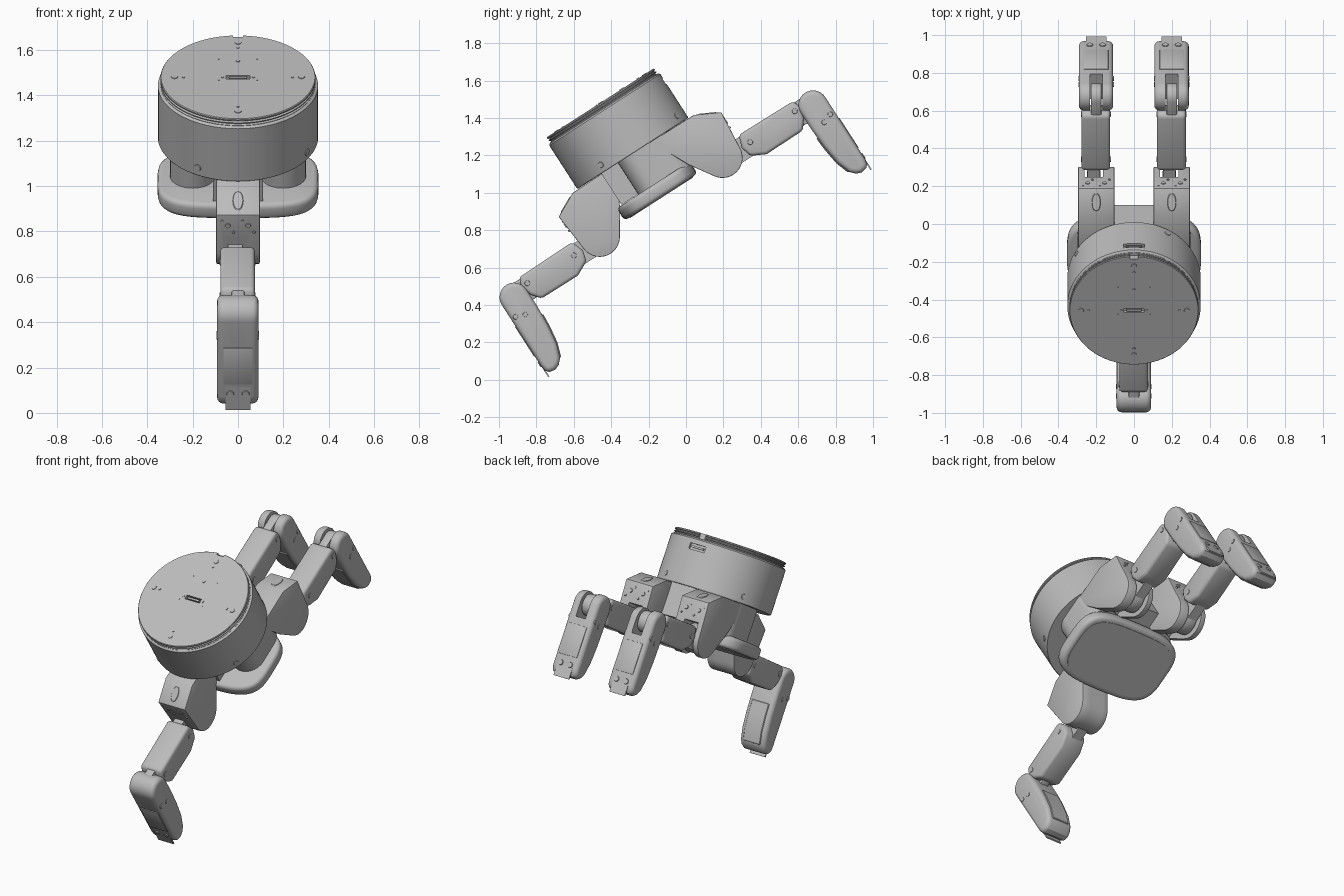
import bpy, bmesh, math
from mathutils import Matrix, Vector

old = bpy.data.objects.get("Cube")
if old:
    bpy.data.objects.remove(old)

grey = bpy.data.materials.new("satin grey")
grey.use_nodes = True
COLOUR = (0.5, 0.5, 0.5, 1)
grey.diffuse_color = COLOUR
grey.node_tree.nodes["Principled BSDF"].inputs["Base Color"].default_value = COLOUR

# Tilted hand frame: x sideways, u along the palm, w along the housing axis
HAND = Matrix.Translation((0, -0.458, 1.481)) @ Matrix.Rotation(math.radians(32.75), 4, 'X')


def finish(name, bm, frame, bevel=0.0, segments=3):
    if bevel:
        bm.normal_update()
        edges = [e for e in bm.edges if len(e.link_faces) == 2
                 and e.calc_face_angle() > math.radians(40)]
        bmesh.ops.bevel(bm, geom=edges, offset=bevel, segments=segments,
                        profile=0.5, affect='EDGES', clamp_overlap=True)
    bm.transform(frame)
    bmesh.ops.recalc_face_normals(bm, faces=bm.faces)
    mesh = bpy.data.meshes.new(name)
    bm.to_mesh(mesh)
    bm.free()
    mesh.materials.append(grey)
    obj = bpy.data.objects.new(name, mesh)
    bpy.context.collection.objects.link(obj)
    shade(mesh)
    return obj


def shade(mesh):
    mesh.shade_smooth()
    mesh.set_sharp_from_angle(angle=math.radians(32))


def extrude(name, points, depth, frame, bevel=0.0, segments=3):
    """Close a loop of 3D points and push it along depth."""
    bm = bmesh.new()
    face = bm.faces.new([bm.verts.new(p) for p in points])
    moved = bmesh.ops.extrude_face_region(bm, geom=[face], use_keep_orig=True)
    for v in moved["geom"]:
        if isinstance(v, bmesh.types.BMVert):
            v.co += Vector(depth)
    bmesh.ops.recalc_face_normals(bm, faces=bm.faces)
    return finish(name, bm, frame, bevel, segments)


def side_prism(name, profile, x0, x1, frame, bevel=0.0, segments=3):
    return extrude(name, [(x0, u, w) for u, w in profile], (x1 - x0, 0, 0), frame, bevel, segments)


def plan_prism(name, outline, w0, w1, frame, bevel=0.0):
    return extrude(name, [(x, u, w0) for x, u in outline], (0, 0, w1 - w0), frame, bevel)


def box(name, xs, us, ws, frame, bevel=0.0):
    return side_prism(name, [(us[0], ws[0]), (us[1], ws[0]), (us[1], ws[1]), (us[0], ws[1])],
                      xs[0], xs[1], frame, bevel, 2)


def arc(cu, cw, r, a0, a1, n=14):
    angles = [math.radians(a0 + (a1 - a0) * i / n) for i in range(n + 1)]
    return [(cu + r * math.cos(a), cw + r * math.sin(a)) for a in angles]


def stud(name, place, normal, r, frame, height=0.006, stretch=1.0):
    """Small screw head or plug on a surface."""
    bm = bmesh.new()
    bmesh.ops.create_cone(bm, cap_ends=True, segments=20, radius1=r, radius2=r * 0.85, depth=height)
    turn = Vector(normal).to_track_quat('Z', 'Y').to_matrix().to_4x4()
    shape = Matrix.Translation(place) @ turn @ Matrix.Diagonal((1, stretch, 1, 1))
    return finish(name, bm, frame @ shape)


def cut(obj, cutter):
    mod = obj.modifiers.new("cut", 'BOOLEAN')
    mod.object, mod.operation, mod.solver = cutter, 'DIFFERENCE', 'EXACT'
    graph = bpy.context.evaluated_depsgraph_get()
    mesh = bpy.data.meshes.new_from_object(obj.evaluated_get(graph))
    obj.modifiers.clear()
    obj.data = mesh
    shade(mesh)
    bpy.data.objects.remove(cutter)


def lathe(name, profile, frame, steps=96):
    bm = bmesh.new()
    verts = [bm.verts.new((r, 0, w)) for r, w in profile]
    edges = [bm.edges.new(pair) for pair in zip(verts, verts[1:])]
    bmesh.ops.spin(bm, geom=verts + edges, cent=(0, 0, 0), axis=(0, 0, 1),
                   angle=math.tau, steps=steps)
    bmesh.ops.remove_doubles(bm, verts=bm.verts, dist=0.0005)
    return finish(name, bm, frame)


# Round housing with a threaded lid
profile = [(0, 0), (0.339, 0), (0.342, -0.004)]
for k in range(2):
    top = -0.010 - k * 0.014
    profile += [(0.342, top), (0.333, top - 0.003), (0.333, top - 0.007), (0.342, top - 0.010)]
profile += [(0.342, -0.036), (0.348, -0.038), (0.353, -0.044), (0.353, -0.316), (0.349, -0.322), (0, -0.322)]
housing = lathe("housing", profile, HAND)
cut(housing, box("notch", (-0.022, 0.022), (0.325, 0.4), (-0.034, 0.02), HAND))
cut(housing, box("socket", (-0.052, 0.052), (-0.014, 0.014), (-0.02, 0.02), HAND))
cut(housing, box("rear_socket", (-0.055, 0.055), (0.335, 0.4), (-0.108, -0.072), HAND))
box("socket_tongue", (-0.04, 0.04), (-0.006, 0.006), (-0.022, -0.002), HAND)
box("rear_socket_tongue", (-0.042, 0.042), (0.33, 0.348), (-0.096, -0.084), HAND)

# Lid plugs and housing side screws
for i in range(4):
    quarter = HAND @ Matrix.Rotation(math.tau * i / 4, 4, 'Z')
    stud("lid_screw", (0.28, 0, 0), (0, 0, 1), 0.016, quarter)
    stud("lid_pin", (0.24, 0, 0), (0, 0, 1), 0.008, quarter)
    stud("side_screw", (0.305, -0.178, -0.28), (0.305, -0.178, 0), 0.018, quarter)
    stud("lid_dot", (0.085, 0.085, 0), (0, 0, 1), 0.004, HAND @ Matrix.Translation((0, 0.06, 0))
         @ Matrix.Rotation(math.tau * i / 4, 4, 'Z'))
for x in (-0.068, 0.068):
    stud("socket_screw", (x, 0, 0), (0, 0, 1), 0.008, HAND)
stud("lid_centre_pin", (0, 0.13, 0), (0, 0, 1), 0.009, HAND)

# Drive pillars, bridge and palm plate under the housing
for side in (-1, 1):
    pill = arc(0.2 * side, 0.14, 0.1, 0, 180) + arc(0.2 * side, 0.005, 0.1, 180, 360)
    plan_prism("drive_pillar", pill, -0.54, -0.32, HAND)
box("knuckle_bridge", (-0.11, 0.11), (-0.2, 0.33), (-0.52, -0.32), HAND)


def superellipse(a, b, power, n=72):
    pts = []
    for i in range(n):
        c, s = math.cos(math.tau * i / n), math.sin(math.tau * i / n)
        pts.append((math.copysign(a * abs(c) ** (2 / power), c),
                    math.copysign(b * abs(s) ** (2 / power), s)))
    return pts


plan_prism("palm_plate", superellipse(0.355, 0.232, 3.6), -0.6, -0.522, HAND, 0.022)
plan_prism("palm_cover", superellipse(0.325, 0.202, 3.6), -0.604, -0.59, HAND)


# One finger: knuckle, proximal link, fingertip
def finger(prefix, frame):
    def name(part):
        return prefix + "_" + part

    shell = [(0.115, -0.322), (0.385, -0.325), (0.517, -0.392), (0.498, -0.6)]
    shell += arc(0.39, -0.6, 0.108, -6, -150) + [(0.215, -0.53)]
    knuckle = side_prism(name("knuckle"), shell, -0.096, 0.096, frame, 0.005, 2)
    cut(knuckle, box("gap", (-0.062, 0.035), (0.18, 0.62), (-0.76, -0.52), frame))
    drum = arc(0.39, -0.605, 0.088, 0, 360, 32)[:-1]
    side_prism(name("knuckle_drum"), drum, -0.048, 0.022, frame, 0.004, 2)
    box(name("knuckle_tongue"), (-0.045, 0.02), (0.4, 0.56), (-0.68, -0.555), frame)

    # Slanted face plug and knuckle screws
    stud(name("slope_plug"), (0, 0.451, -0.358), (0, 0.45, 0.89), 0.025, frame, 0.006, 2.1)
    for x in (-0.045, 0.045):
        stud(name("knuckle_screw"), (x, 0.513, -0.45), (0, 1, 0), 0.013, frame)
        for dx, w in ((-0.025, -0.425), (0.025, -0.485)):
            stud(name("knuckle_pin"), (x + dx, 0.513, w), (0, 1, 0), 0.007, frame)

    # Proximal link
    link = [(0.53, -0.545), (0.87, -0.55), (0.89, -0.6), (0.87, -0.66), (0.83, -0.71),
            (0.6, -0.712), (0.52, -0.672), (0.505, -0.61)]
    side_prism(name("link"), link, -0.078, 0.074, frame, 0.018)
    tongue = arc(0.95, -0.625, 0.066, 90, -90) + [(0.8, -0.69), (0.8, -0.56)]
    side_prism(name("link_tongue"), tongue, -0.028, 0.028, frame, 0.005, 2)
    for side in (-1, 1):
        x = 0.074 if side > 0 else -0.078
        stud(name("link_screw"), (x, 0.56, -0.61), (side, 0, 0), 0.016, frame)
        stud(name("link_screw"), (x, 0.85, -0.6), (side, 0, 0), 0.016, frame)

    # Fingertip with a slotted round top
    tip = arc(0.95, -0.625, 0.078, 0, 180, 16)
    tip += [(0.872, -0.73), (0.878, -0.85), (0.892, -0.955), (0.918, -1.03), (0.945, -1.058),
            (0.975, -1.07), (1.008, -1.063), (1.023, -1.045), (1.028, -1.015)]
    fingertip = side_prism(name("fingertip"), tip, -0.092, 0.09, frame, 0.026, 4)
    cut(fingertip, box("slot", (-0.034, 0.034), (0.82, 1.1), (-0.715, -0.5), frame))
    box(name("outer_cover"), (-0.064, 0.064), (1.02, 1.032), (-0.95, -0.76), frame, 0.002)
    box(name("nail"), (-0.055, 0.055), (1.02, 1.028), (-1.084, -0.965), frame)
    pad = [(0.868, -0.785), (0.873, -0.86), (0.886, -0.955), (0.912, -1.03),
           (0.93, -1.03), (0.905, -0.95), (0.89, -0.85), (0.885, -0.785)]
    side_prism(name("inner_pad"), pad, -0.06, 0.06, frame, 0.003, 1)
    for side in (-1, 1):
        x = 0.09 if side > 0 else -0.092
        stud(name("nail_screw"), (0.034 * side, 1.029, -1.0), (0, 1, 0), 0.018, frame, 0.008)
        for u, w in ((0.95, -0.735), (1.0, -0.717)):
            stud(name("tip_screw"), (x, u, w), (side, 0, 0), 0.015, frame)


finger("left_finger", HAND @ Matrix.Translation((0.2, 0, 0)))
finger("right_finger", HAND @ Matrix.Translation((-0.2, 0, 0)))
finger("front_finger", HAND @ Matrix.Diagonal((1, -1, 1, 1)))
